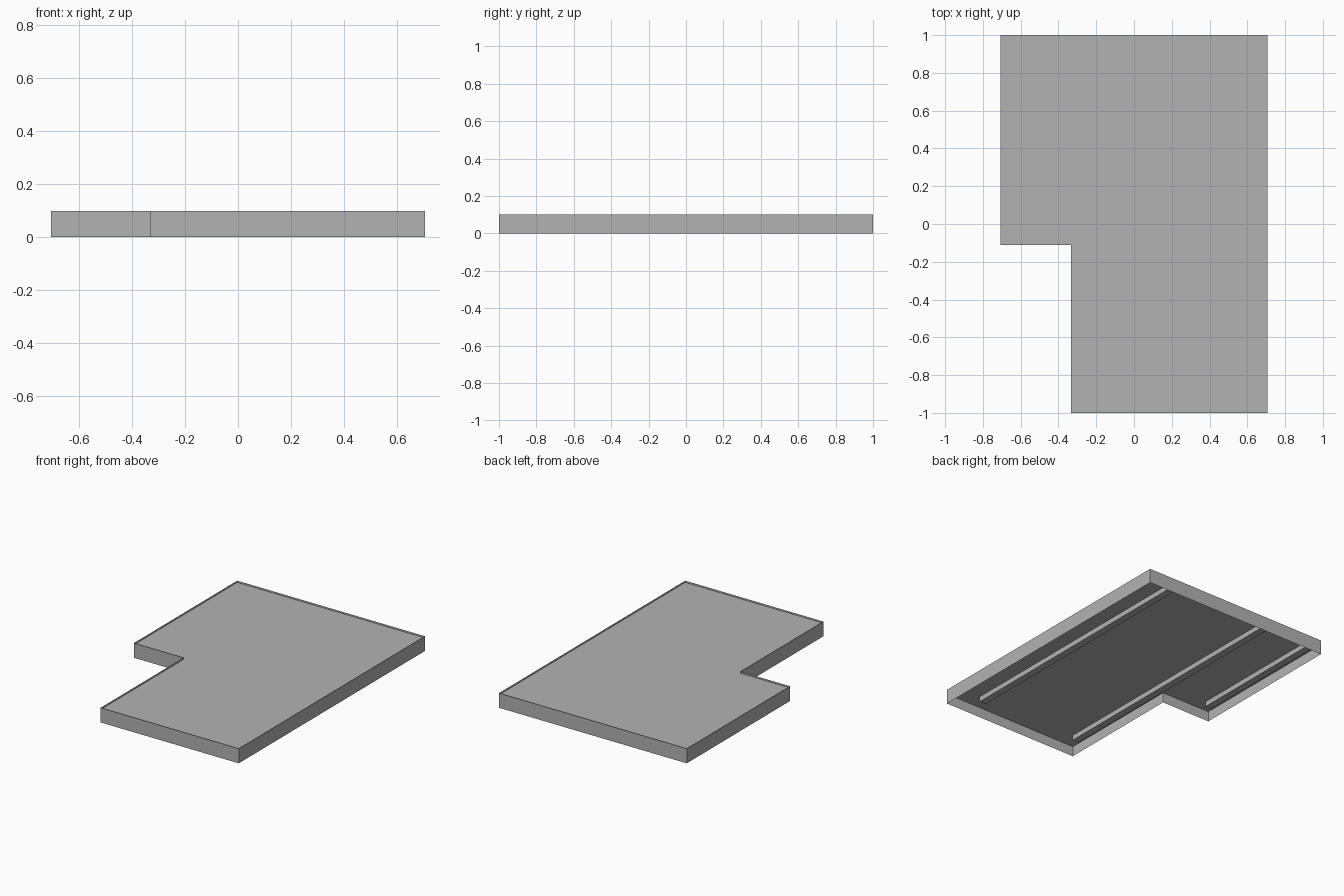
import bpy
import bmesh
from mathutils import Vector

cube = bpy.data.objects.get("Cube")
if cube:
    bpy.data.objects.remove(cube, do_unlink=True)

grey = bpy.data.materials.new("plain grey")
grey.use_nodes = True
colour = (0.45, 0.45, 0.45, 1)
grey.diffuse_color = colour
grey.node_tree.nodes["Principled BSDF"].inputs["Base Color"].default_value = colour

HEIGHT, RIM = 0.1, 0.016
PANEL_BOTTOM, PANEL_TOP, BEAM_BOTTOM = 0.07, 0.088, 0.035
# L-shaped plan with a notch at the front
OUTLINE = [(-0.333, -1), (0.706, -1), (0.706, 1), (-0.706, 1),
           (-0.706, -0.11), (-0.333, -0.11)]


def finish(bm, name):
    bmesh.ops.recalc_face_normals(bm, faces=bm.faces)
    mesh = bpy.data.meshes.new(name)
    bm.to_mesh(mesh)
    bm.free()
    mesh.materials.append(grey)
    obj = bpy.data.objects.new(name, mesh)
    bpy.context.collection.objects.link(obj)
    return obj


def build_from_plan(name, low, high, keep_rim):
    """Inset the plan, keep either its rim or its middle, and raise it."""
    bm = bmesh.new()
    middle = bm.faces.new([bm.verts.new((x, y, low)) for x, y in OUTLINE])
    rim = bmesh.ops.inset_region(bm, faces=[middle], thickness=RIM,
                                 use_even_offset=True, use_boundary=True)["faces"]
    bmesh.ops.delete(bm, geom=[middle] if keep_rim else rim, context="FACES")
    raised = bmesh.ops.extrude_face_region(bm, geom=bm.faces[:], use_keep_orig=True)
    top = [v for v in raised["geom"] if isinstance(v, bmesh.types.BMVert)]
    bmesh.ops.translate(bm, verts=top, vec=Vector((0, 0, high - low)))
    return finish(bm, name)


def box(name, low, high):
    bm = bmesh.new()
    bmesh.ops.create_cube(bm, size=1)
    low, high = Vector(low), Vector(high)
    bmesh.ops.scale(bm, verts=bm.verts, vec=high - low)
    bmesh.ops.translate(bm, verts=bm.verts, vec=(low + high) / 2)
    return finish(bm, name)


# Perimeter frame and the slightly sunken deck inside it
build_from_plan("perimeter_frame", 0, HEIGHT, True)
build_from_plan("deck_panel", PANEL_BOTTOM, PANEL_TOP, False)

# Support beams under the deck, stopping short of the front wall
for name, x, front in (("left_beam", 0.50, -0.895),
                       ("middle_beam", -0.265, -0.895),
                       ("right_beam", -0.635, -0.025)):
    box(name, (x - 0.024, front, BEAM_BOTTOM),
        (x + 0.024, 1 - RIM, PANEL_BOTTOM + 0.005))
